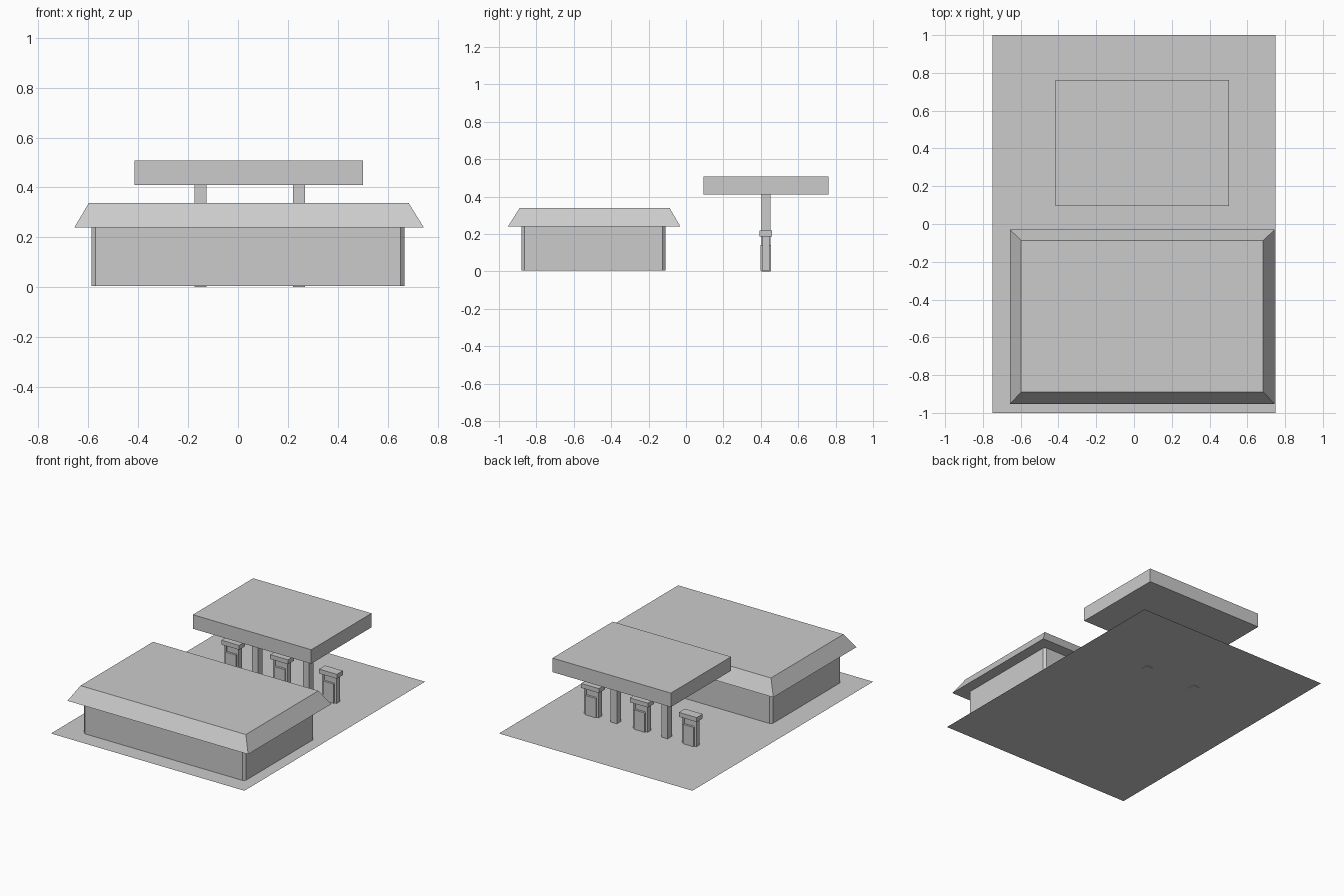
import bpy, bmesh

if "Cube" in bpy.data.objects:
    bpy.data.objects.remove(bpy.data.objects["Cube"])

G = 0.004  # ground slab level


def prism(name, bottom, top, z0, z1):
    """Solid between two outlines that have the same number of points."""
    bm = bmesh.new()
    lo = [bm.verts.new((x, y, z0)) for x, y in bottom]
    hi = [bm.verts.new((x, y, z1)) for x, y in top]
    n = len(lo)
    bm.faces.new(lo[::-1])
    bm.faces.new(hi)
    for i in range(n):
        j = (i + 1) % n
        bm.faces.new((lo[i], lo[j], hi[j], hi[i]))
    me = bpy.data.meshes.new(name)
    bm.to_mesh(me)
    bm.free()
    ob = bpy.data.objects.new(name, me)
    bpy.context.collection.objects.link(ob)
    return ob


def rect(x0, x1, y0, y1):
    return [(x0, y0), (x1, y0), (x1, y1), (x0, y1)]


def cut_rect(x0, x1, y0, y1, c):
    """Rectangle with chamfered corners."""
    return [(x0 + c, y0), (x1 - c, y0), (x1, y0 + c), (x1, y1 - c),
            (x1 - c, y1), (x0 + c, y1), (x0, y1 - c), (x0, y0 + c)]


def box(name, x0, x1, y0, y1, z0, z1):
    r = rect(x0, x1, y0, y1)
    return prism(name, r, r, z0, z1)


# Flat forecourt sheet
bpy.ops.mesh.primitive_plane_add(size=1, location=(0, 0, G))
ground = bpy.context.object
ground.name = "forecourt"
ground.scale = (1.5, 2, 1)

# Shop: walls with chamfered corners and a sloped-edge roof
walls = cut_rect(-0.588, 0.668, -0.88, -0.109, 0.016)
prism("shop_walls", walls, walls, G, 0.24)
prism("shop_roof", rect(-0.656, 0.745, -0.952, -0.03),
      rect(-0.598, 0.684, -0.89, -0.087), 0.24, 0.338)

# Canopy and its two posts
box("canopy_roof", -0.416, 0.502, 0.094, 0.762, 0.41, 0.508)
for i, x in enumerate((-0.15, 0.244)):
    box(f"canopy_post_{i + 1}", x - 0.024, x + 0.024, 0.404, 0.452, 0, 0.41)

# Three fuel pumps
PY = 0.427
for i, x in enumerate((-0.336, 0.043, 0.422)):
    n = f"pump_{i + 1}_"
    box(n + "body", x - 0.041, x + 0.041, PY - 0.028, PY + 0.028, G, 0.14)
    box(n + "display", x - 0.041, x + 0.041, PY - 0.013, PY + 0.013, 0.14, 0.187)
    for side, s in (("left", -1), ("right", 1)):
        a, b = sorted((x + s * 0.041, x + s * 0.056))
        box(n + side + "_column", a, b, PY - 0.019, PY + 0.019, G, 0.187)
    box(n + "cap", x - 0.069, x + 0.069, PY - 0.033, PY + 0.033, 0.187, 0.218)
